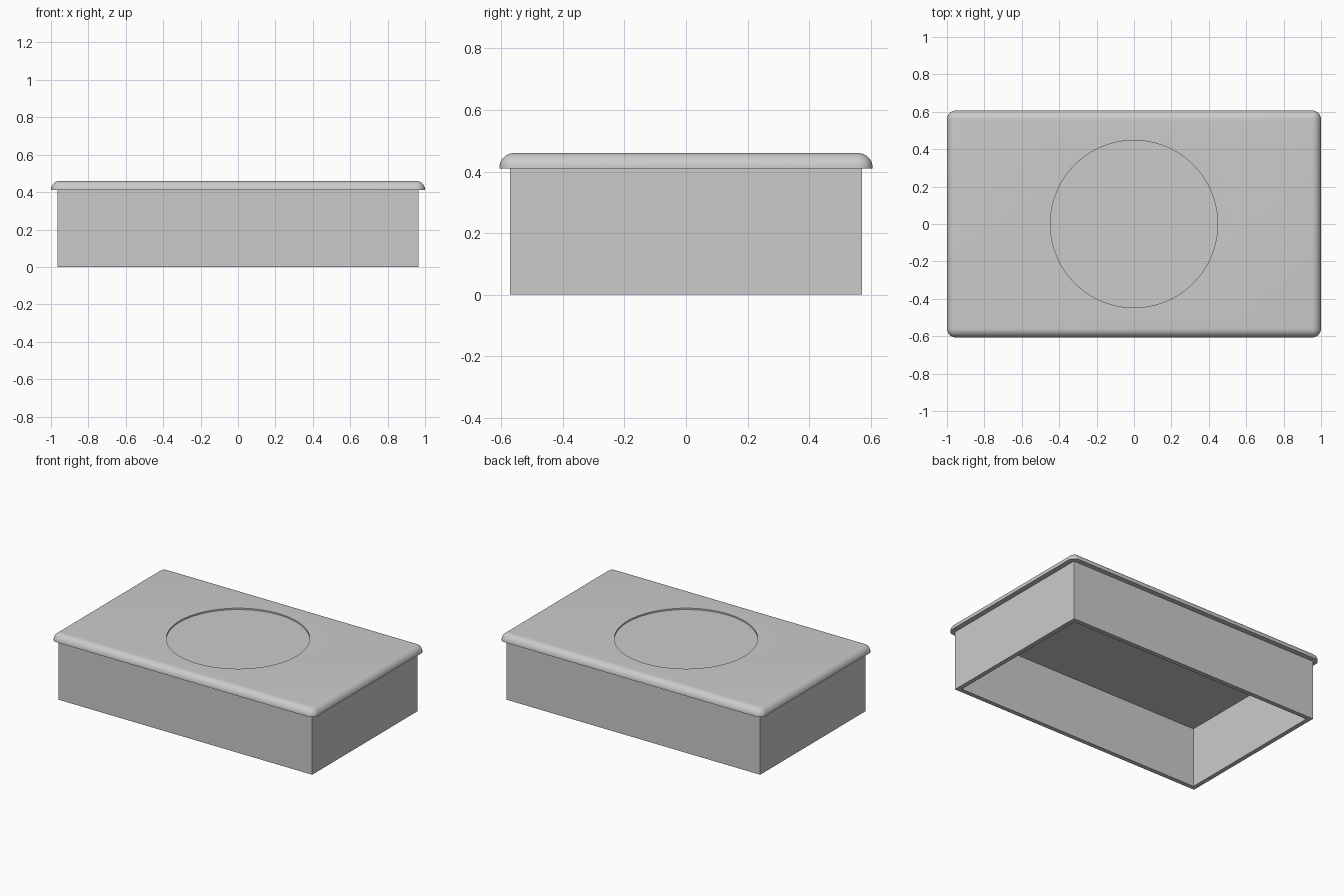
import bpy
import bmesh

# Sizes
BOX_X, BOX_Y, RIM_Z = 1.93, 1.145, 0.41
LID_X, LID_Y, TOP_Z = 2.0, 1.214, 0.46
WALL, ROUND = 0.03, 0.048
DISC_R, DISC_DEPTH = 0.447, 0.01

cube = bpy.data.objects.get("Cube")
if cube:
    bpy.data.objects.remove(cube, do_unlink=True)

grey = bpy.data.materials.new("plain grey")
grey.use_nodes = True
colour = (0.6, 0.6, 0.6, 1)
grey.diffuse_color = colour
grey.node_tree.nodes["Principled BSDF"].inputs["Base Color"].default_value = colour


def finish(bm, name):
    bmesh.ops.recalc_face_normals(bm, faces=bm.faces)
    mesh = bpy.data.meshes.new(name)
    bm.to_mesh(mesh)
    bm.free()
    mesh.materials.append(grey)
    obj = bpy.data.objects.new(name, mesh)
    bpy.context.collection.objects.link(obj)
    return obj


def block(bm, x, y, bottom, top):
    verts = bmesh.ops.create_cube(bm, size=1)["verts"]
    for v in verts:
        v.co.x *= x
        v.co.y *= y
        v.co.z = top if v.co.z > 0 else bottom


# Box: four walls, open underneath and closed by the lid
bm = bmesh.new()
block(bm, BOX_X, BOX_Y, 0, RIM_Z)
caps = [f for f in bm.faces if abs(f.normal.z) > 0.5]
bmesh.ops.inset_region(bm, faces=caps, thickness=WALL, use_even_offset=True)
loops = [list(f.edges) for f in caps]
bmesh.ops.delete(bm, geom=caps, context="FACES_ONLY")
bmesh.ops.bridge_loops(bm, edges=loops[0] + loops[1])
finish(bm, "box_walls")

# Lid: overhanging slab with rounded corners and top edges
bm = bmesh.new()
block(bm, LID_X, LID_Y, RIM_Z, TOP_Z)
edges = [e for e in bm.edges if any(v.co.z > RIM_Z + 0.01 for v in e.verts)]
bmesh.ops.bevel(bm, geom=edges, offset=ROUND, segments=10, profile=0.5,
                affect="EDGES", clamp_overlap=True)
lid = finish(bm, "lid")

# Shallow round recess in the top of the lid
bm = bmesh.new()
bmesh.ops.create_cone(bm, cap_ends=True, segments=96, radius1=DISC_R,
                      radius2=DISC_R, depth=2 * DISC_DEPTH)
bmesh.ops.translate(bm, verts=bm.verts, vec=(0, 0, TOP_Z))
cutter = finish(bm, "recess_cutter")
cutter.hide_render = True
cutter.hide_set(True)

cut = lid.modifiers.new("recess", "BOOLEAN")
cut.operation = "DIFFERENCE"
cut.solver = "EXACT"
cut.object = cutter

# Apply the cut, then shade the rounded edges smooth
bpy.context.view_layer.objects.active = lid
lid.select_set(True)
bpy.ops.object.modifier_apply(modifier=cut.name)
bpy.data.objects.remove(cutter, do_unlink=True)
bpy.ops.object.shade_smooth_by_angle()
